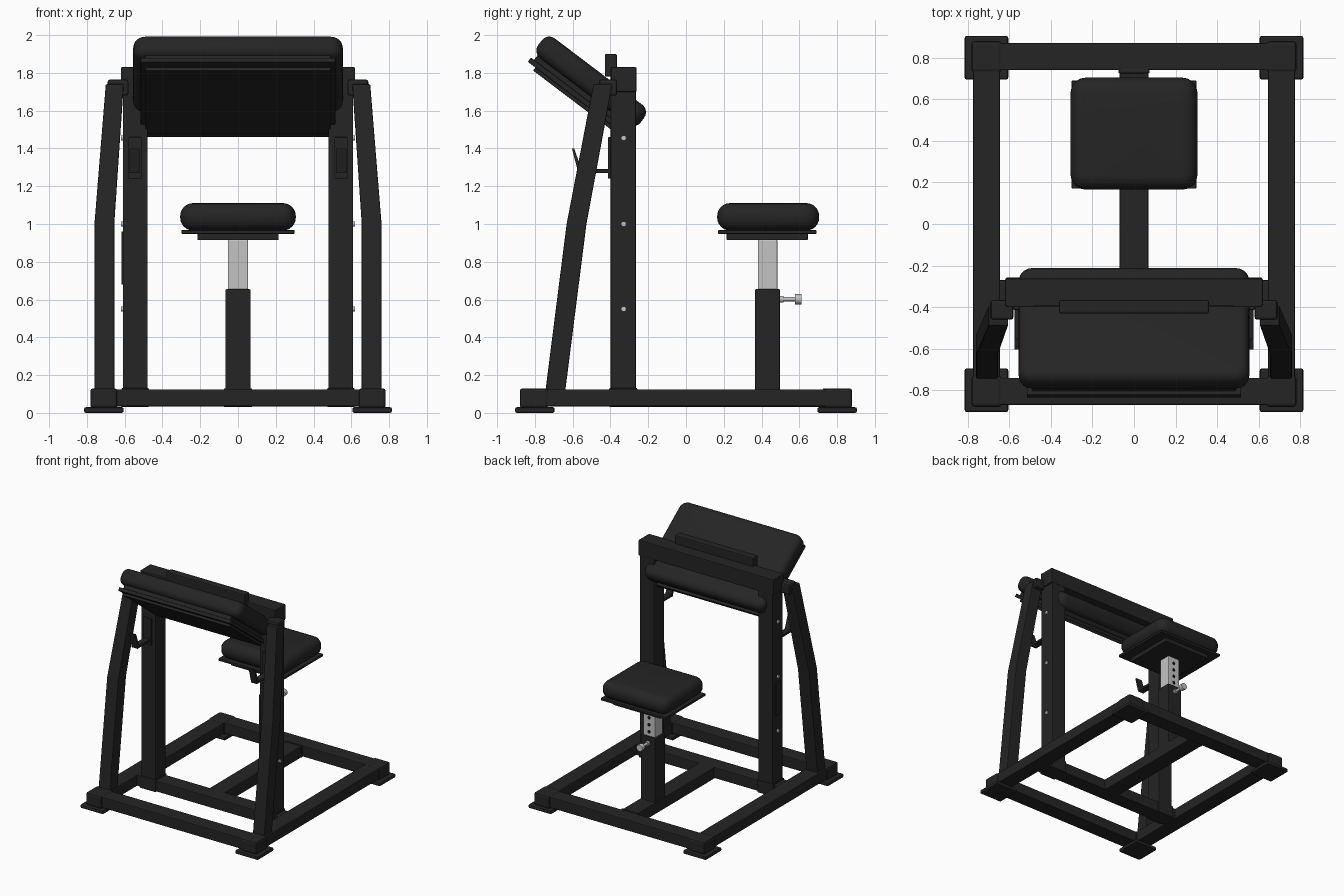
import bpy, bmesh, math
from mathutils import Matrix, Vector

if "Cube" in bpy.data.objects:
    bpy.data.objects.remove(bpy.data.objects["Cube"])

def mat(name, v):
    m = bpy.data.materials.new(name)
    m.diffuse_color = (v, v, v, 1)
    m.use_nodes = True
    m.node_tree.nodes["Principled BSDF"].inputs["Base Color"].default_value = m.diffuse_color
    return m

BLACK = mat("matte black", 0.018)
STEEL = mat("light steel", 0.55)
DARK = mat("hole black", 0.006)

def finish(name, bm, material, bevel=0.0, smooth=False):
    bmesh.ops.recalc_face_normals(bm, faces=bm.faces)
    me = bpy.data.meshes.new(name)
    bm.to_mesh(me)
    bm.free()
    ob = bpy.data.objects.new(name, me)
    bpy.context.collection.objects.link(ob)
    me.materials.append(material)
    if bevel:
        b = ob.modifiers.new("bevel", 'BEVEL')
        b.width, b.segments = bevel, 2
    if smooth:
        bpy.ops.object.select_all(action='DESELECT')
        ob.select_set(True)
        bpy.context.view_layer.objects.active = ob
        bpy.ops.object.shade_smooth_by_angle(angle=math.radians(35))
    return ob

def box(name, x, y, z, material=BLACK, bevel=0.006):
    """Box from (min, max) ranges."""
    bm = bmesh.new()
    bmesh.ops.create_cube(bm, size=1)
    for v in bm.verts:
        v.co = [(r[0] + r[1]) / 2 + c * (r[1] - r[0]) for r, c in zip((x, y, z), v.co)]
    return finish(name, bm, material, bevel)

def rod(name, centre, axis, radius, length, material=STEEL, sides=16):
    bm = bmesh.new()
    bmesh.ops.create_cone(bm, cap_ends=True, segments=sides, radius1=radius, radius2=radius, depth=length)
    rot = Vector((0, 0, 1)).rotation_difference(Vector(axis)).to_matrix().to_4x4()
    bmesh.ops.transform(bm, matrix=Matrix.Translation(centre) @ rot, verts=bm.verts)
    return finish(name, bm, material, 0, True)

def loft(name, rings, material=BLACK, bevel=0.0, smooth=False):
    bm = bmesh.new()
    vs = [[bm.verts.new(p) for p in r] for r in rings]
    n = len(vs[0])
    for a, b in zip(vs, vs[1:]):
        for i in range(n):
            bm.faces.new((a[i], a[(i + 1) % n], b[(i + 1) % n], b[i]))
    bm.faces.new(vs[0])
    bm.faces.new(vs[-1])
    return finish(name, bm, material, bevel, smooth)

def cushion(name, size, edge, corner):
    """Padded slab: rounded rectangles stacked along a rounded edge profile."""
    w, d, h = (s / 2 for s in size)
    prof = [(edge * (1 - math.cos(t)), -h + edge * (1 - math.sin(t)))
            for t in [math.pi / 2 * k / 6 for k in range(6, -1, -1)]]
    prof += [(i, -z) for i, z in reversed(prof)]
    rings = []
    for inset, z in prof:
        r = max(corner - inset, 0.004)
        ring = []
        for q, (sx, sy) in enumerate(((1, 1), (-1, 1), (-1, -1), (1, -1))):
            for k in range(5):
                a = math.pi / 2 * (q + k / 4)
                ring.append((sx * (w - inset - r) + r * math.cos(a),
                             sy * (d - inset - r) + r * math.sin(a), z))
        rings.append(ring)
    return loft(name, rings, smooth=True)

# Floor frame
Z = (0.035, 0.125)
for y0, name in ((-0.87, "front_rail"), (-0.40, "middle_rail"), (0.74, "rear_rail")):
    box(name, (-0.65, 0.65), (y0, y0 + 0.13), Z)
box("centre_beam", (-0.07, 0.07), (-0.30, 0.75), (0.03, 0.125))
box("centre_beam_bracket", (-0.075, 0.075), (0.725, 0.745), (0.03, 0.13))

# Left and right halves
for s, side in ((-1, "left"), (1, "right")):
    def sx(a, b):
        return tuple(sorted((s * a, s * b)))
    box(side + "_side_rail", sx(0.645, 0.775), (-0.86, 0.86), Z)
    for t, end in ((-1, "front"), (1, "rear")):
        box(f"{side}_{end}_foot_plate", sx(0.605, 0.815), tuple(sorted((t * 0.695, t * 0.905))), (0.0, 0.03), bevel=0.01)
        box(f"{side}_{end}_end_cap", sx(0.638, 0.782), tuple(sorted((t * 0.73, t * 0.88))), (0.025, 0.13), bevel=0.015)
    box(side + "_upright", sx(0.478, 0.61), (-0.40, -0.265), (0.03, 1.83))
    box(side + "_upright_collar", sx(0.472, 0.617), (-0.407, -0.258), (0.03, 0.132))
    # Bent brace leg
    rings = []
    for xa, xb, ya, yb, z in ((0.655, 0.76, -0.745, -0.64, 0.11),
                              (0.655, 0.76, -0.632, -0.527, 1.0),
                              (0.605, 0.70, -0.49, -0.39, 1.74)):
        rings.append([(s * xa, ya, z), (s * xb, ya, z), (s * xb, yb, z), (s * xa, yb, z)])
    loft(side + "_brace_leg", rings, bevel=0.006)
    box(side + "_brace_bracket", sx(0.58, 0.69), (-0.46, -0.365), (1.68, 1.765), bevel=0.012)
    # Bar hook
    box(side + "_hook_plate", sx(0.51, 0.58), (-0.413, -0.398), (1.24, 1.46), bevel=0.004)
    box(side + "_hook_arm", sx(0.52, 0.575), (-0.565, -0.405), (1.27, 1.29), bevel=0.004)
    lip = [(-0.57, 1.27), (-0.548, 1.275), (-0.592, 1.40), (-0.604, 1.40)]
    loft(side + "_hook_lip", [[(s * x, y, z) for y, z in lip] for x in (0.52, 0.575)])
    for z in (0.55, 1.0, 1.455):
        rod(side + "_bolt", (s * 0.612, -0.33, z), (1, 0, 0), 0.014, 0.016)
box("upright_side_plate", (-0.618, -0.608), (-0.365, -0.295), (0.68, 0.96), bevel=0.003)

# Top beam and rest strip
box("top_beam", (-0.62, 0.62), (-0.397, -0.262), (1.70, 1.83))
box("rest_strip", (-0.36, 0.36), (-0.43, -0.365), (1.78, 1.90), bevel=0.008)

# Tilted arm pad with backing boards
tilt = Matrix.Translation((0, -0.502, 1.755)) @ Matrix.Rotation(-math.atan2(0.604, 0.797), 4, 'X')
pad = cushion("arm_pad", (1.11, 0.68, 0.13), 0.05, 0.065)
pad.matrix_world = tilt
for name, hx, hy, z0, z1 in (("pad_spacer", 0.49, 0.31, -0.095, -0.06),
                             ("pad_board", 0.515, 0.33, -0.12, -0.092),
                             ("pad_support", 0.49, 0.28, -0.14, -0.118)):
    box(name, (-hx, hx), (-hy, hy), (z0, z1), bevel=0.004).matrix_world = tilt

# Seat
seat = cushion("seat", (0.612, 0.54, 0.145), 0.068, 0.075)
seat.location = (0, 0.435, 1.038)
box("seat_board", (-0.30, 0.30), (0.17, 0.69), (0.948, 0.968), bevel=0.004)
box("seat_bracket", (-0.215, 0.215), (0.215, 0.645), (0.915, 0.95), bevel=0.004)

# Adjustable seat post
box("seat_sleeve", (-0.067, 0.067), (0.365, 0.498), (0.03, 0.655))
box("seat_post", (-0.054, 0.054), (0.38, 0.484), (0.60, 0.916), STEEL)
for k in range(4):
    rod("post_hole", (0, 0.4835, 0.69 + 0.058 * k), (0, 1, 0), 0.014, 0.004, DARK)
rod("pin_shaft", (0, 0.54, 0.602), (0, 1, 0), 0.011, 0.10)
rod("pin_collar", (0, 0.505, 0.602), (0, 1, 0), 0.018, 0.02)
rod("pin_knob", (0, 0.594, 0.602), (0, 1, 0), 0.027, 0.034)
